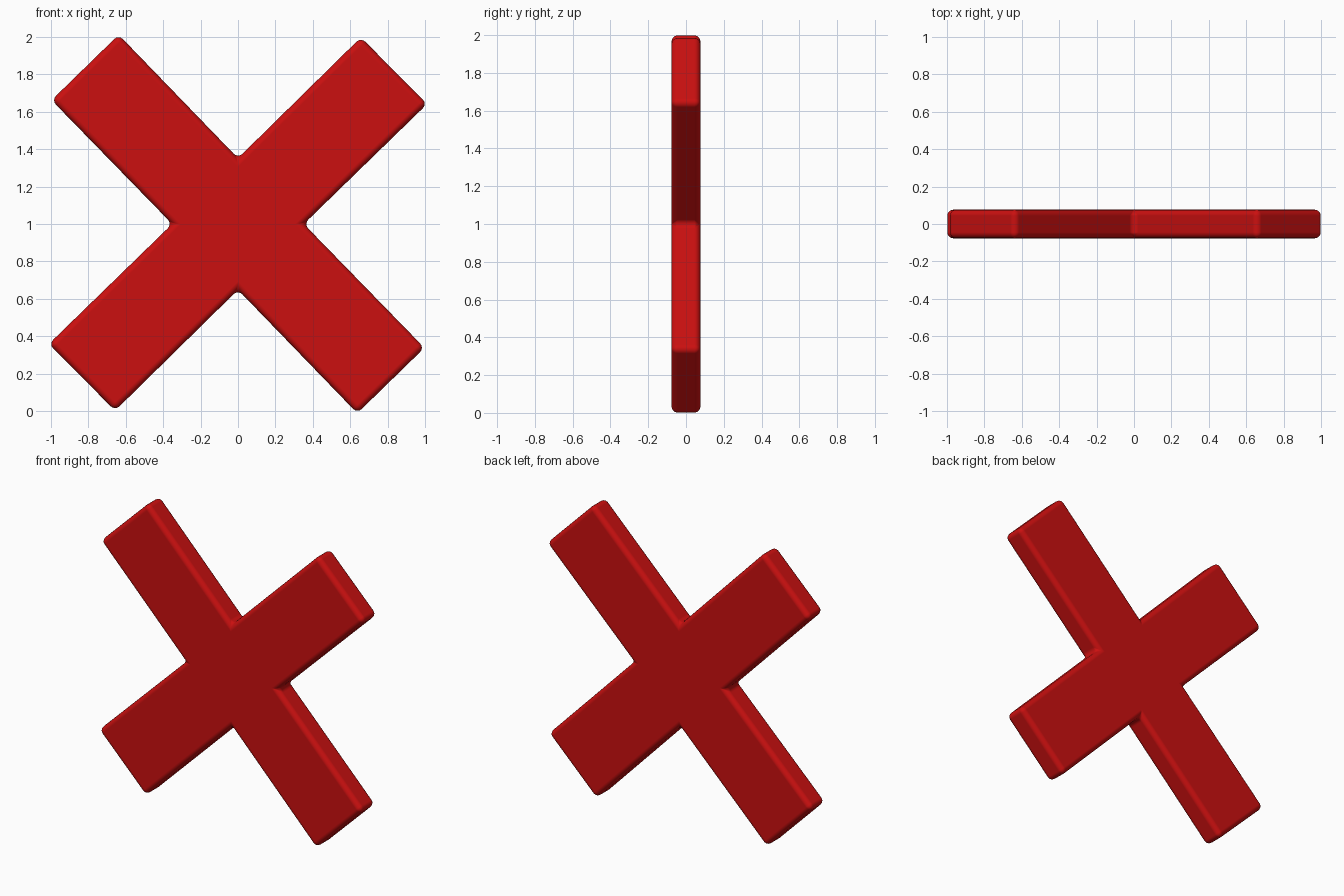
import bpy, bmesh

if "Cube" in bpy.data.objects:
    bpy.data.objects.remove(bpy.data.objects["Cube"])

red = bpy.data.materials.new("red")
red.diffuse_color = (0.60, 0.005, 0.005, 1)
red.use_nodes = True
red.node_tree.nodes["Principled BSDF"].inputs["Base Color"].default_value = red.diffuse_color

# Half of the cross outline around its centre; the other half is its 180 degree turn
half = [(-0.997, 0.662), (-0.638, 1.012), (0.0, 0.352),
        (0.657, 0.998), (1.012, 0.642), (0.352, 0.0)]
outline = half + [(-x, -z) for x, z in half]
DEPTH = 0.077

# Extruded slab
bm = bmesh.new()
front = bm.faces.new([bm.verts.new((x, -DEPTH, 1 + z)) for x, z in outline])
ext = bmesh.ops.extrude_face_region(bm, geom=[front], use_keep_orig=True)
verts = [v for v in ext["geom"] if isinstance(v, bmesh.types.BMVert)]
bmesh.ops.translate(bm, verts=verts, vec=(0, 2 * DEPTH, 0))
bmesh.ops.recalc_face_normals(bm, faces=bm.faces[:])
mesh = bpy.data.meshes.new("cross_mark")
bm.to_mesh(mesh)
bm.free()
mesh.materials.append(red)
cross = bpy.data.objects.new("cross_mark", mesh)
bpy.context.collection.objects.link(cross)

# Soft rounded edges
bevel = cross.modifiers.new("rounded_edges", "BEVEL")
bevel.width = 0.033
bevel.segments = 4
bevel.limit_method = "ANGLE"
bevel.harden_normals = True

bpy.context.view_layer.objects.active = cross
cross.select_set(True)
bpy.ops.object.shade_smooth()
